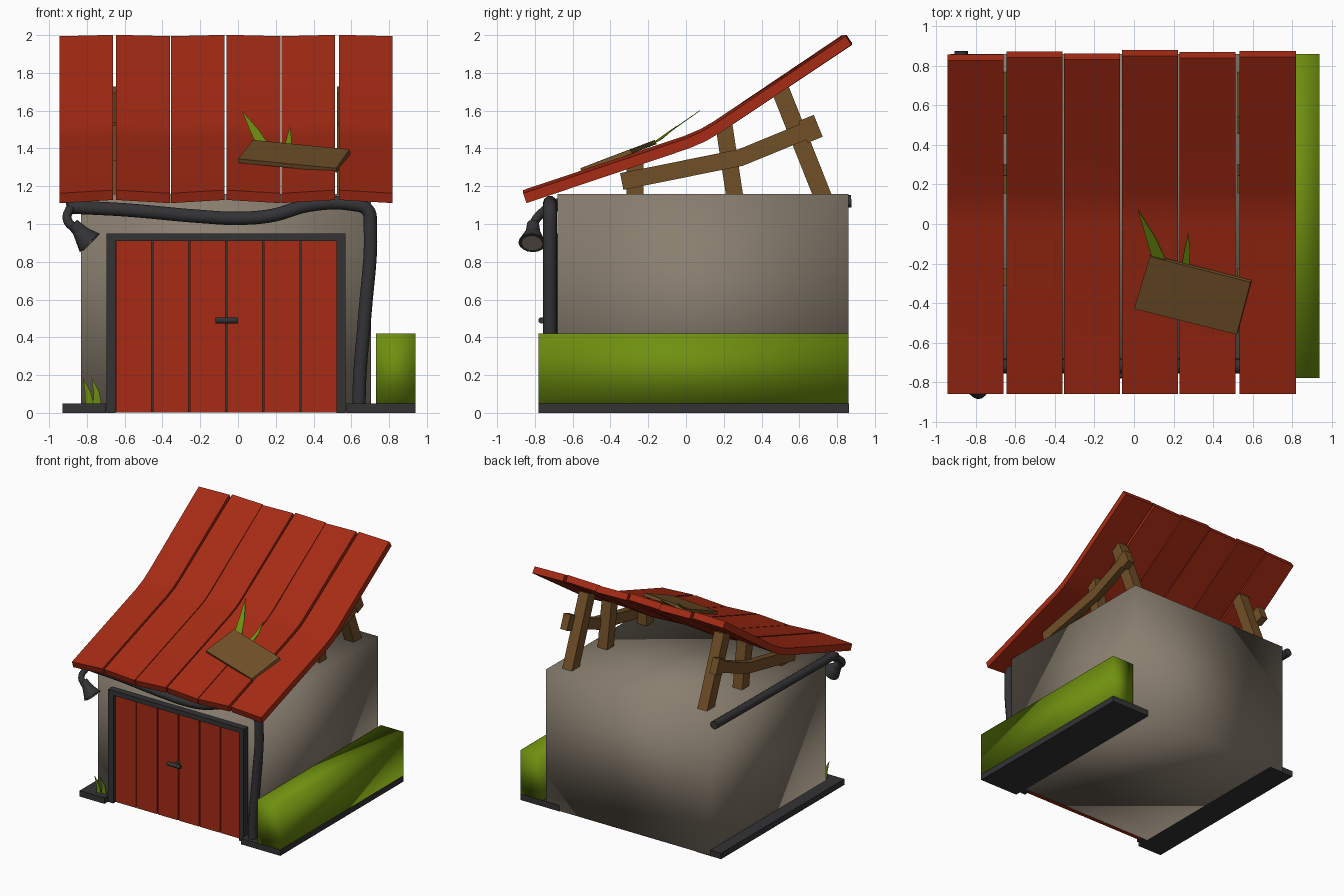
import bpy, bmesh, math
from mathutils import Vector

if "Cube" in bpy.data.objects:
    bpy.data.objects.remove(bpy.data.objects["Cube"])


def material(name, rgb):
    m = bpy.data.materials.new(name)
    m.diffuse_color = (*rgb, 1)
    m.use_nodes = True
    m.node_tree.nodes["Principled BSDF"].inputs["Base Color"].default_value = m.diffuse_color
    return m


RED = material("barn_red", (0.38, 0.024, 0.007))
GREY = material("plaster_grey", (0.25, 0.21, 0.16))
WOOD = material("brown_wood", (0.165, 0.08, 0.021))
GREEN = material("leaf_green", (0.16, 0.28, 0.005))
DARK = material("dark_metal", (0.033, 0.033, 0.036))


def finish(ob, mat, angle=None):
    ob.data.materials.clear()
    ob.data.materials.append(mat)
    if angle:
        bpy.ops.object.select_all(action='DESELECT')
        ob.select_set(True)
        bpy.context.view_layer.objects.active = ob
        bpy.ops.object.shade_smooth_by_angle(angle=math.radians(angle))
    return ob


def from_bmesh(name, bm, mat, angle=None):
    bmesh.ops.recalc_face_normals(bm, faces=bm.faces)
    me = bpy.data.meshes.new(name)
    bm.to_mesh(me)
    bm.free()
    ob = bpy.data.objects.new(name, me)
    bpy.context.collection.objects.link(ob)
    return finish(ob, mat, angle)


def extrude(name, outline, offset, mat, angle=None):
    """Closed solid made by moving a flat outline along an offset."""
    bm = bmesh.new()
    face = bm.faces.new([bm.verts.new(p) for p in outline])
    ext = bmesh.ops.extrude_face_region(bm, geom=[face], use_keep_orig=True)
    verts = [g for g in ext["geom"] if isinstance(g, bmesh.types.BMVert)]
    bmesh.ops.translate(bm, verts=verts, vec=offset)
    return from_bmesh(name, bm, mat, angle)


def box(name, x, y, z, mat, angle=None):
    pts = [(x[0], y[0], z[0]), (x[1], y[0], z[0]), (x[1], y[1], z[0]), (x[0], y[1], z[0])]
    return extrude(name, pts, (0, 0, z[1] - z[0]), mat, angle)


def strip(name, path, width, x0, x1, mat):
    """Plank following a path in the y-z plane, with mitred bends."""
    p = [Vector(q) for q in path]
    a, b = [], []
    for i, q in enumerate(p):
        d = (p[min(i + 1, len(p) - 1)] - p[max(i - 1, 0)]).normalized()
        n = Vector((-d.y, d.x)) * width / 2
        a.append(q + n)
        b.append(q - n)
    return extrude(name, [(x0, q.x, q.y) for q in a + b[::-1]], (x1 - x0, 0, 0), mat, 40)


def tube(name, points, radius, mat):
    cu = bpy.data.curves.new(name, 'CURVE')
    cu.dimensions = '3D'
    cu.bevel_depth = radius
    cu.bevel_resolution = 3
    cu.resolution_u = 6
    cu.use_fill_caps = True
    sp = cu.splines.new('BEZIER')
    sp.bezier_points.add(len(points) - 1)
    for bp, co in zip(sp.bezier_points, points):
        bp.co = co
        bp.handle_left_type = bp.handle_right_type = 'AUTO'
    ob = bpy.data.objects.new(name, cu)
    bpy.context.collection.objects.link(ob)
    bpy.ops.object.select_all(action='DESELECT')
    ob.select_set(True)
    bpy.context.view_layer.objects.active = ob
    bpy.ops.object.convert(target='MESH')
    return finish(bpy.context.object, mat, 50)


def cone(name, start, end, r1, r2, mat):
    s, e = Vector(start), Vector(end)
    bm = bmesh.new()
    bmesh.ops.create_cone(bm, cap_ends=True, segments=16, radius1=r1, radius2=r2, depth=(e - s).length)
    rot = (e - s).to_track_quat('Z', 'Y').to_matrix().to_4x4()
    rot.translation = (s + e) / 2
    bmesh.ops.transform(bm, matrix=rot, verts=bm.verts)
    return from_bmesh(name, bm, mat, 40)


def blade(name, base, mid, tip, w):
    """Thin bent grass blade."""
    b, m, t = Vector(base), Vector(mid), Vector(tip)
    x = Vector((w, 0, 0))
    return extrude(name, [b - x, b + x, m + x * 0.7, t, m - x * 0.7], (0, 0.006, 0), GREEN)


# Walls, softly shaded over the corners
box("walls", (-0.83, 0.705), (-0.68, 0.86), (0.003, 1.16), GREY, 180)

# Side plinths and hedge
box("left_plinth", (-0.93, -0.70), (-0.78, 0.86), (0, 0.05), DARK)
box("right_plinth", (0.575, 0.94), (-0.78, 0.862), (0, 0.05), DARK)
box("hedge", (0.73, 0.94), (-0.78, 0.86), (0.05, 0.42), GREEN, 180)

# Door planks, frame and handle
for i in range(6):
    x = -0.65 + i * 0.1963
    box(f"door_plank_{i + 1}", (x + 0.003, x + 0.192), (-0.705, -0.67), (0.002, 0.912), RED)
box("door_backing", (-0.65, 0.53), (-0.69, -0.67), (0.004, 0.91), DARK)
box("frame_left", (-0.695, -0.648), (-0.735, -0.67), (0, 0.95), DARK)
box("frame_right", (0.522, 0.568), (-0.735, -0.67), (0, 0.95), DARK)
box("frame_top", (-0.695, 0.568), (-0.735, -0.67), (0.91, 0.95), DARK)
tube("door_handle", [(-0.12, -0.765, 0.49), (0, -0.765, 0.49)], 0.017, DARK)
tube("handle_stem", [(-0.06, -0.765, 0.49), (-0.06, -0.69, 0.49)], 0.014, DARK)

# Roof planks, each slightly shifted
lefts = [-0.945, -0.645, -0.355, -0.06, 0.23, 0.535]
shifts = [-0.012, 0.004, -0.006, 0.01, 0, 0.006]
for i, (x, s) in enumerate(zip(lefts, shifts)):
    path = [(-0.853, 1.145), (0.0, 1.432), (0.09, 1.47), (0.17, 1.517), (0.855 + s, 1.975)]
    roof = strip(f"roof_plank_{i + 1}", path, 0.055, x, x + 0.284, RED)
    for v in roof.data.vertices:          # slight twist across each plank
        v.co.z += 0.012 * (v.co.x - x - 0.142) / 0.142 * (-1) ** i * (0.3 if v.co.y > 0.5 else 0.7)

# Roof supports on both sides
posts = [((0.73, 1.13), (0.50, 1.71), 0.095), ((0.26, 1.13), (0.20, 1.53), 0.09),
         ((-0.27, 1.13), (-0.27, 1.34), 0.09)]
for side, x, bx in (("right", 0.57, 0.635), ("left", -0.69, -0.755)):
    for i, (a, b, w) in enumerate(posts):
        strip(f"{side}_post_{i + 1}", [a, b], w, x - 0.045, x + 0.045, WOOD)
    strip(f"{side}_rail", [(-0.34, 1.225), (0.29, 1.352), (0.70, 1.52)], 0.09,
          bx - 0.03, bx + 0.03, WOOD)
    strip(f"{side}_rail_end", [(0.62, 1.487), (0.70, 1.52)], 0.125, bx - 0.031, bx + 0.031, WOOD)

# Loose board on the roof
extrude("roof_board", [(0.08, -0.165, 1.445), (0.59, -0.295, 1.395),
                       (0.52, -0.56, 1.295), (0, -0.43, 1.345)], (0.006, 0.01, -0.022), WOOD)

# Grass on the roof and by the door
blade("roof_grass_large", (0.13, -0.19, 1.42), (0.085, -0.07, 1.50), (0.02, 0.07, 1.60), 0.034)
blade("roof_grass_small", (0.26, -0.22, 1.40), (0.27, -0.13, 1.45), (0.275, -0.05, 1.52), 0.02)
blade("ground_grass_1", (-0.785, -0.73, 0.04), (-0.795, -0.73, 0.11), (-0.82, -0.74, 0.185), 0.022)
blade("ground_grass_2", (-0.745, -0.72, 0.04), (-0.75, -0.72, 0.11), (-0.775, -0.73, 0.19), 0.022)

# Gutters and downpipe
y = -0.72
tube("front_gutter", [(-0.90, y, 1.09), (-0.6, y, 1.075), (-0.2, y, 1.04), (0, y, 1.03),
                      (0.18, y, 1.045), (0.38, y, 1.10), (0.60, y, 1.105), (0.685, y, 1.075),
                      (0.70, y, 0.99), (0.67, y, 0.5), (0.645, y, 0.2), (0.64, y, 0.03)], 0.037, DARK)
tube("side_gutter", [(-0.875, -0.72, 1.10), (-0.875, 0.875, 1.12)], 0.035, DARK)

# Lamp with bent arm
tube("lamp_arm", [(-0.89, -0.74, 1.08), (-0.905, -0.79, 1.03), (-0.88, -0.81, 0.99),
                  (-0.855, -0.81, 0.98)], 0.024, DARK)
cone("lamp_cap", (-0.875, -0.81, 1.0), (-0.825, -0.81, 0.95), 0.032, 0.04, DARK)
cone("lamp_shade", (-0.845, -0.81, 0.965), (-0.785, -0.815, 0.90), 0.035, 0.072, DARK)
cone("lamp_glass", (-0.79, -0.8145, 0.905), (-0.782, -0.815, 0.897), 0.055, 0.055, GREY)
